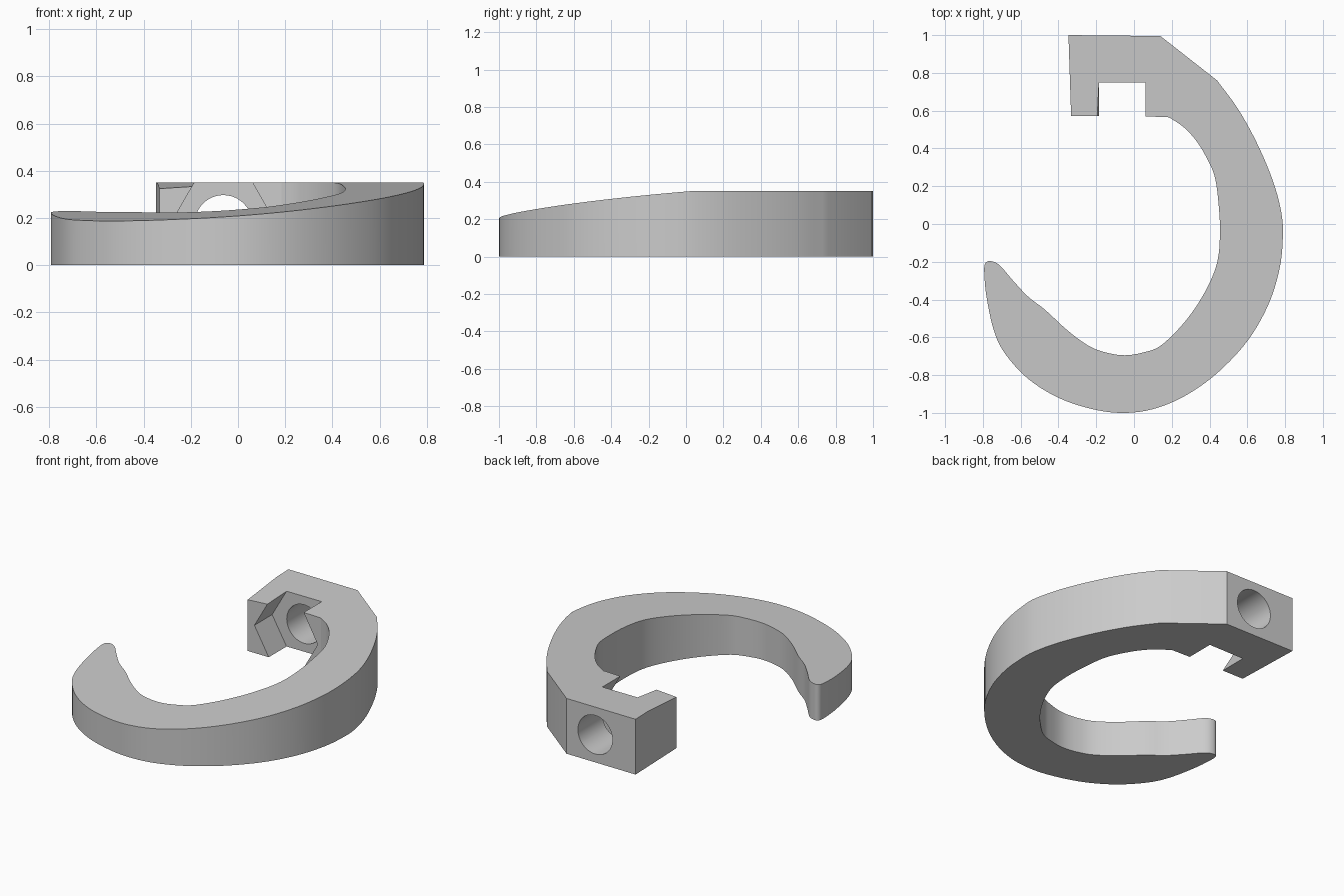
import bpy
import bmesh
from math import pi, radians
from mathutils import Vector

cube = bpy.data.objects.get("Cube")
if cube:
    bpy.data.objects.remove(cube, do_unlink=True)

HEIGHT = 0.35
MID = HEIGHT / 2
BORE_X = -0.062
SLOPE = Vector((0.066, 0.0875))      # rise of the sloping top
CREASE = Vector((0.79, 0.02))        # point where the slope meets the flat top

grey = bpy.data.materials.new("plain_grey")
grey.use_nodes = True
colour = (0.6, 0.6, 0.6, 1)
grey.diffuse_color = colour
grey.node_tree.nodes["Principled BSDF"].inputs["Base Color"].default_value = colour


def spline(points, steps=5):
    """Smooth Catmull-Rom path through the points."""
    pts = [Vector(p) for p in points]
    pts = [2 * pts[0] - pts[1]] + pts + [2 * pts[-1] - pts[-2]]
    path = []
    for a, b, c, d in zip(pts, pts[1:], pts[2:], pts[3:]):
        for i in range(steps):
            t = i / steps
            path.append(b + (c - a) * t / 2
                        + (2 * a - 5 * b + 4 * c - d) * t ** 2 / 2
                        + (3 * b - a - 3 * c + d) * t ** 3 / 2)
    return path + [pts[-2]]


def top_height(co):
    return min(HEIGHT, HEIGHT + SLOPE.dot(co.xy - CREASE))


def add_cutter(name, sides, radius, y_start, y_end):
    """Prism along y, with a corner pointing to each side."""
    bpy.ops.mesh.primitive_cylinder_add(
        vertices=sides, radius=radius, depth=y_end - y_start,
        location=(BORE_X, (y_start + y_end) / 2, MID), rotation=(pi / 2, 0, 0))
    cutter = bpy.context.object
    cutter.name = name
    cutter.hide_render = True
    # turn the prism so that corners lie left and right
    angle = max(cutter.data.vertices, key=lambda v: v.co.x).co
    if sides == 6 and abs(angle.y) > radius / 4:
        cutter.rotation_euler = (pi / 2, pi / 6, 0)
    return cutter


# Outline of the hook: outer sweep, rounded tip, inner sweep, clamp block
sweep = spline([
    (.44, .76), (.55, .61), (.65, .43), (.735, .23), (.78, .06), (.788, -.07),
    (.77, -.24), (.71, -.43), (.6, -.62), (.44, -.79), (.27, -.91), (.1, -.98),
    (-.06, -1), (-.22, -.98), (-.4, -.92), (-.56, -.82), (-.68, -.69),
    (-.74, -.57), (-.78, -.39), (-.793, -.25), (-.785, -.205), (-.755, -.197),
    (-.71, -.22), (-.64, -.3), (-.56, -.385), (-.47, -.455), (-.35, -.565),
    (-.24, -.645), (-.15, -.68), (-.05, -.695), (.05, -.68), (.14, -.645),
    (.25, -.54), (.34, -.42), (.41, -.29), (.445, -.18), (.455, -.05),
    (.45, .08), (.43, .24), (.39, .34), (.33, .44), (.26, .515), (.185, .565)])
block = [Vector(p) for p in ((.06, .57), (-.333, .573), (-.347, 1), (.14, .995))]

# Hook body: split along the crease, extrude, then tilt the top
bm = bmesh.new()
bm.faces.new([bm.verts.new((p.x, p.y, 0)) for p in sweep + block])
bmesh.ops.bisect_plane(bm, geom=bm.verts[:] + bm.edges[:] + bm.faces[:],
                       plane_co=CREASE.to_3d(), plane_no=SLOPE.to_3d())
ring = bmesh.ops.extrude_face_region(bm, geom=bm.faces[:], use_keep_orig=True)
for v in ring["geom"]:
    if isinstance(v, bmesh.types.BMVert):
        v.co.z = top_height(v.co)
bmesh.ops.recalc_face_normals(bm, faces=bm.faces[:])
mesh = bpy.data.meshes.new("hook_body")
bm.to_mesh(mesh)
bm.free()
mesh.materials.append(grey)
hook = bpy.data.objects.new("hook_body", mesh)
bpy.context.collection.objects.link(hook)

# Nut pocket and screw bore
cutters = [add_cutter("nut_pocket_cutter", 6, 0.224, 0.4, 0.75),
           add_cutter("screw_bore_cutter", 48, 0.122, 0.5, 1.2)]
bpy.ops.object.select_all(action="DESELECT")
bpy.context.view_layer.objects.active = hook
hook.select_set(True)
for cutter in cutters:
    mod = hook.modifiers.new(cutter.name, "BOOLEAN")
    mod.operation = "DIFFERENCE"
    mod.solver = "EXACT"
    mod.object = cutter
    bpy.ops.object.modifier_apply(modifier=mod.name)
    bpy.data.objects.remove(cutter, do_unlink=True)

# Smooth walls, flat top and bottom
bpy.ops.object.shade_smooth_by_angle(angle=radians(30))
for face in hook.data.polygons:
    if abs(face.normal.z) > 0.95 and face.area > 0.02:
        face.use_smooth = False
